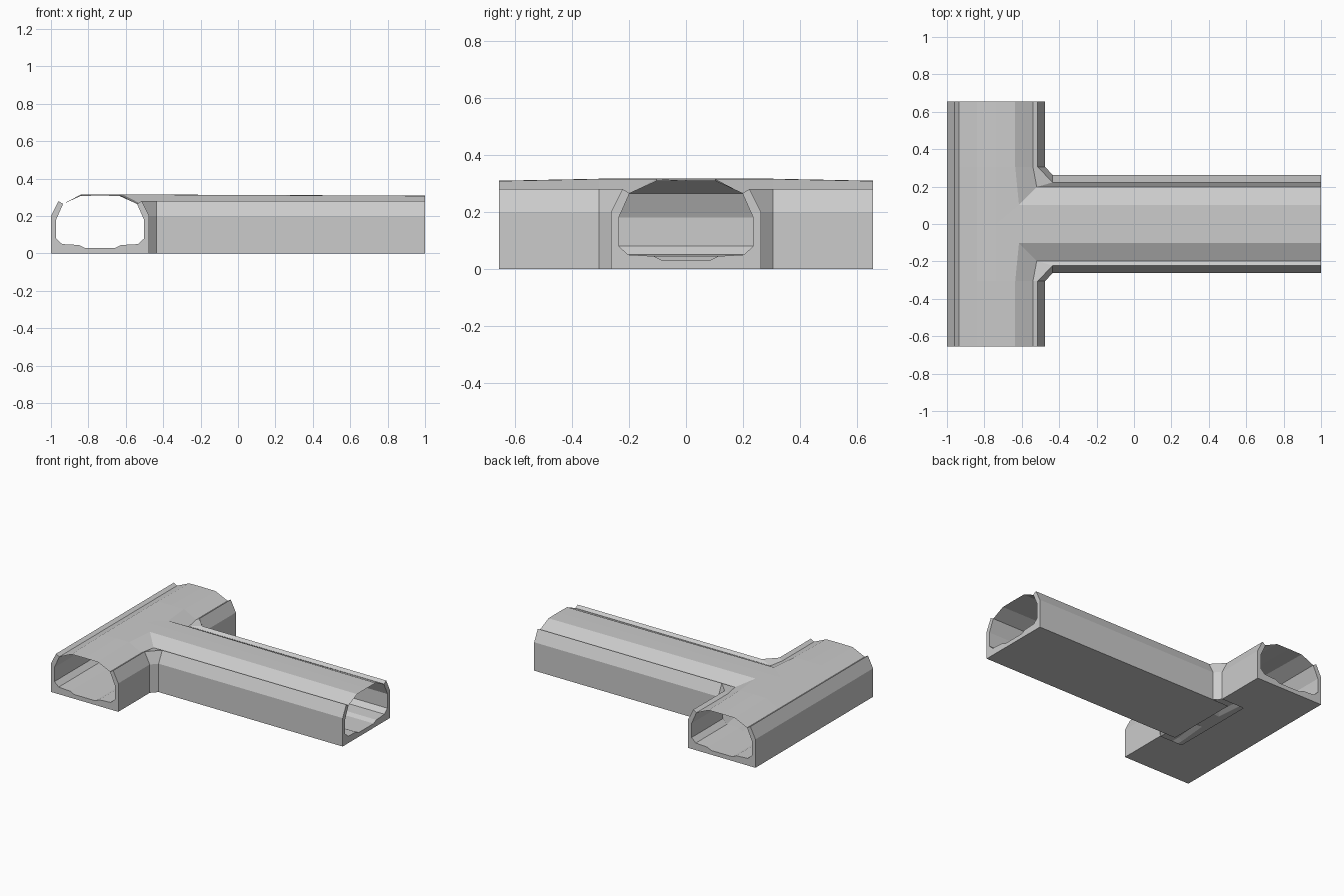
import bpy, bmesh

if "Cube" in bpy.data.objects:
    bpy.data.objects.remove(bpy.data.objects["Cube"])

HALF = 0.2625          # half width of both corridors
END_Y, END_X = 0.655, 1.0
WALL_X = -0.475        # wall of the cross passage on the branch side

# Half cross-sections: (distance inward from outer wall, height)
WALL = [(0, 0), (0, 0.2), (0.04, 0.28), (0.065, 0.265), (0.027, 0.18),
        (0.027, 0.08), (0.06, 0.05), (0.15, 0.045), (0.18, 0.03), (HALF, 0.03)]
ROOF = [(0.065, 0.265), (0.16, 0.308), (HALF, 0.309)]


def corner_path(d, z):
    """Runs up the cross passage, round the chamfered corner, along the branch."""
    if d <= 0.04:
        cx = -0.435
    elif d < 0.2:
        cx = -0.455 - d
    else:
        cx = WALL_X - d
    lift = 0.007 if z > 0.3 else 0
    return [(WALL_X - d, -END_Y, z), (WALL_X - d, -0.305, z + lift),
            (cx, -HALF + d, z + lift), (END_X, -HALF + d, z)]


def back_path(d, z):
    """Straight closed side of the cross passage."""
    lift = 0.007 if z > 0.3 else 0
    return [(-1 + d, y, z + (lift if abs(y) < 0.5 else 0))
            for y in (END_Y, 0.305, 0, -0.305, -END_Y)]


def sweep(bm, profile, path, caps=False, mirror=False):
    def face(pts):
        if mirror:
            pts = [(x, -y, z) for x, y, z in reversed(pts)]
        bm.faces.new([bm.verts.new(p) for p in pts])

    rows = [path(d, z) for d, z in profile]
    for a, b in zip(rows, rows[1:]):
        for k in range(len(a) - 1):
            face([a[k], a[k + 1], b[k + 1], b[k]])
    if caps:
        rows.append(path(HALF, 0))
        face([r[0] for r in rows])
        face([r[-1] for r in reversed(rows)])


def underside(bm, x0, x1, y0, y1):
    bm.faces.new([bm.verts.new((x, y, 0)) for x, y in
                  ((x0, y0), (x0, y1), (x1, y1), (x1, y0))])


def finish(bm, name):
    bmesh.ops.remove_doubles(bm, verts=bm.verts, dist=0.0005)
    mesh = bpy.data.meshes.new(name)
    bm.to_mesh(mesh)
    bm.free()
    bpy.context.collection.objects.link(bpy.data.objects.new(name, mesh))


# Walls, floor and end rims
bm = bmesh.new()
sweep(bm, WALL, back_path, caps=True)
for m in (False, True):
    sweep(bm, WALL, corner_path, caps=True, mirror=m)
finish(bm, "walls_and_floor")

# Thin faceted roof
bm = bmesh.new()
sweep(bm, ROOF, back_path)
for m in (False, True):
    sweep(bm, ROOF, corner_path, mirror=m)
finish(bm, "roof")

# Underside plates, with the open slot at the junction
bm = bmesh.new()
underside(bm, -1, -0.65, -END_Y, END_Y)
underside(bm, -0.65, WALL_X, -END_Y, -0.305)
underside(bm, -0.65, WALL_X, 0.305, END_Y)
underside(bm, -0.56, END_X, -HALF, HALF)
finish(bm, "underside")
